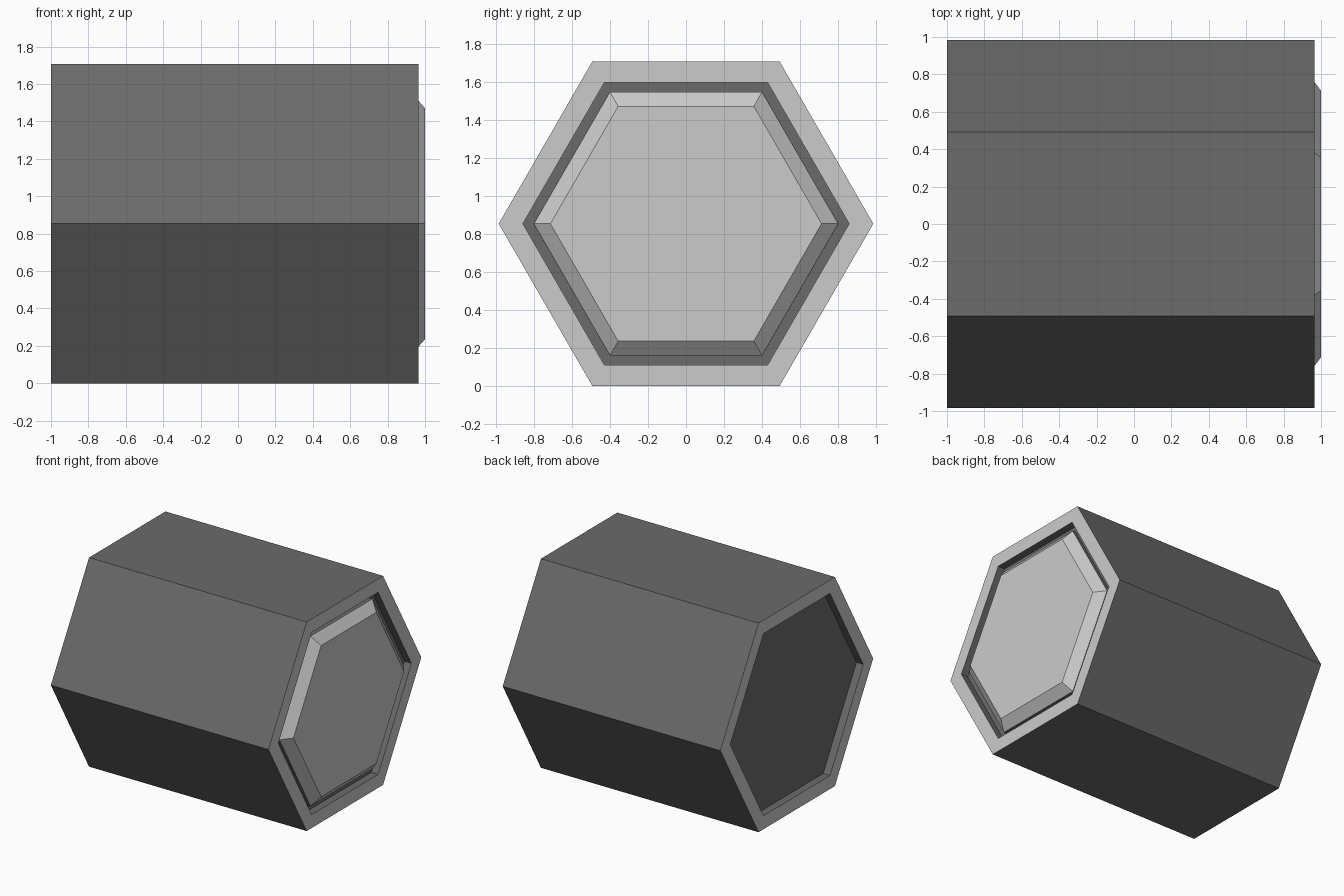
import bpy, bmesh
from math import sin, cos, pi

if "Cube" in bpy.data.objects:
    bpy.data.objects.remove(bpy.data.objects["Cube"])

CENTER_Z = 0.853
dark = bpy.data.materials.new("dark_grey")
dark.diffuse_color = (0.147, 0.147, 0.147, 1)
dark.use_nodes = True
dark.node_tree.nodes["Principled BSDF"].inputs["Base Color"].default_value = dark.diffuse_color


def hex_rings(name, rings, is_dark=False, closed=False):
    """Skin hexagonal rings (x, radius) along x; cap the ends or close into a tube."""
    bm = bmesh.new()
    loops = [[bm.verts.new((x, r * cos(i * pi / 3), CENTER_Z + r * sin(i * pi / 3)))
              for i in range(6)] for x, r in rings]
    pairs = list(zip(loops, loops[1:]))
    if closed:
        pairs.append((loops[-1], loops[0]))
    else:
        bm.faces.new(loops[0])
        bm.faces.new(loops[-1])
    for a, b in pairs:
        for i in range(6):
            j = (i + 1) % 6
            bm.faces.new((a[i], a[j], b[j], b[i]))
    bmesh.ops.recalc_face_normals(bm, faces=bm.faces)
    mesh = bpy.data.meshes.new(name)
    bm.to_mesh(mesh)
    bm.free()
    obj = bpy.data.objects.new(name, mesh)
    bpy.context.collection.objects.link(obj)
    if is_dark:
        mesh.materials.append(dark)
    return obj


# Outer hexagonal sleeve: dark sides, light rim faces at both ends
sleeve = hex_rings("outer_sleeve", [(-1, 0.985), (0.965, 0.985), (0.965, 0.858), (-1, 0.858)],
                   is_dark=True, closed=True)
light = bpy.data.materials.new("light_grey")  # same as the default grey
sleeve.data.materials.append(None)
for face in sleeve.data.polygons:
    if abs(face.normal.x) > 0.9:
        face.material_index = 1
bpy.data.materials.remove(light)

# Dark core, recessed behind both rims
hex_rings("inner_core", [(-0.938, 0.858), (0.903, 0.858)], is_dark=True)

# Dark plinth carrying the light bevelled end plate, proud of the right rim
hex_rings("plate_plinth", [(0.903, 0.80), (0.934, 0.80)], is_dark=True)
hex_rings("end_plate", [(0.934, 0.80), (1.0, 0.713)])
